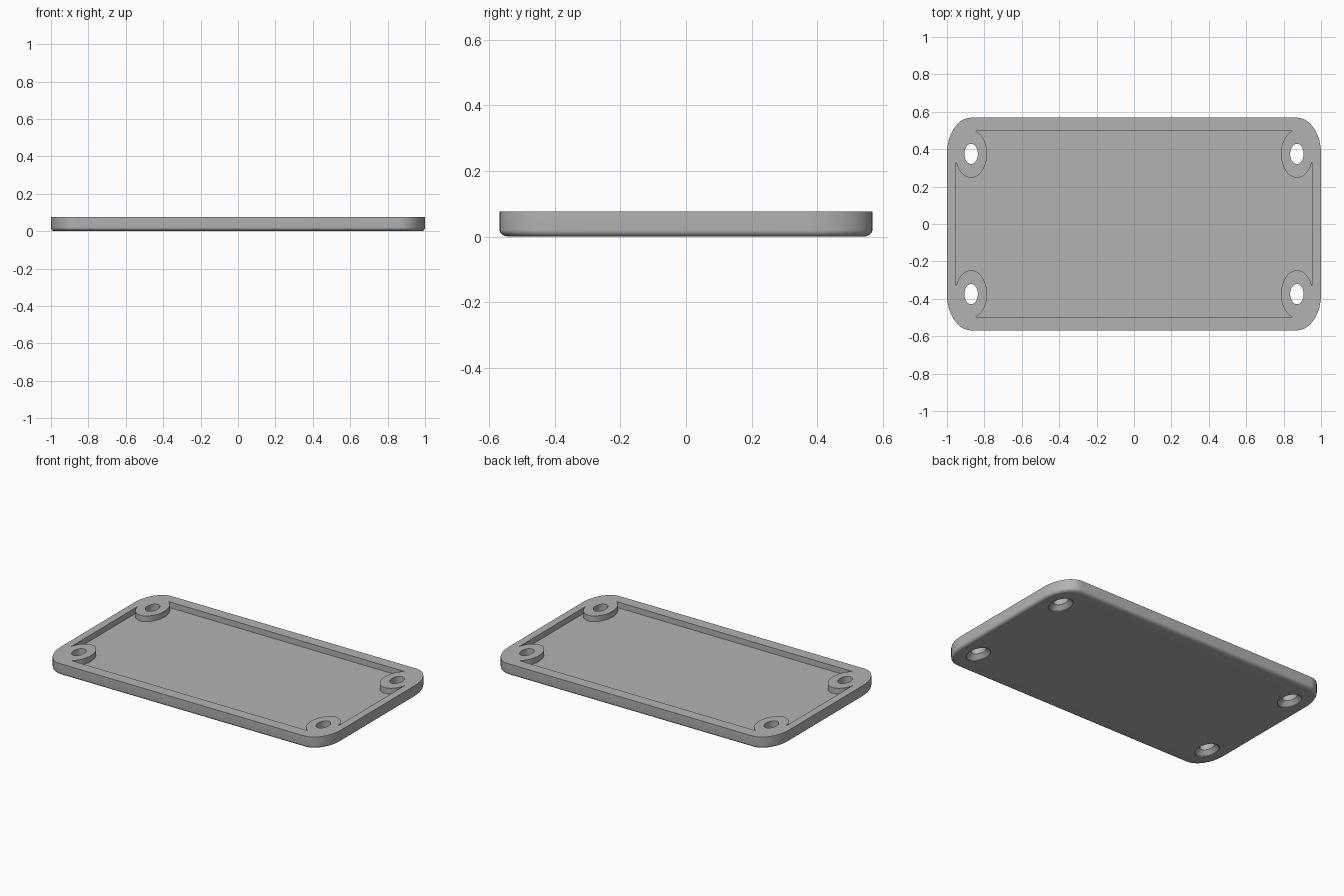
import bpy, bmesh, math

if "Cube" in bpy.data.objects:
    bpy.data.objects.remove(bpy.data.objects["Cube"])

STRETCH = 1.5          # plan is stretched along y
HEIGHT = 0.077
FLOOR = 0.04           # top of the pocket floor
FILLET = 0.02
CX, CY = 0.871, 0.25   # corner and screw hole centre, before the stretch
CORNER = 0.129

grey = bpy.data.materials.new("plain grey")
grey.use_nodes = True
grey.diffuse_color = (0.45, 0.45, 0.45, 1)
grey.node_tree.nodes["Principled BSDF"].inputs["Base Color"].default_value = (0.45, 0.45, 0.45, 1)


def rounded_rect(radius, z, steps=16):
    """Loop of points with corners round the four screw centres."""
    loop = []
    for quarter, (sx, sy) in enumerate([(1, 1), (-1, 1), (-1, -1), (1, -1)]):
        for i in range(steps + 1):
            a = (quarter + i / steps) * math.pi / 2
            loop.append((sx * CX + radius * math.cos(a), sy * CY + radius * math.sin(a), z))
    return loop


def circle(cx, cy, radius, z, steps=64):
    return [(cx + radius * math.cos(2 * math.pi * i / steps),
             cy + radius * math.sin(2 * math.pi * i / steps), z) for i in range(steps)]


def loft(name, loops):
    """Closed solid skinned through loops listed from bottom to top."""
    bm = bmesh.new()
    rings = [[bm.verts.new((x, y * STRETCH, z)) for x, y, z in loop] for loop in loops]
    n = len(rings[0])
    for low, high in zip(rings, rings[1:]):
        for i in range(n):
            j = (i + 1) % n
            bm.faces.new((low[i], low[j], high[j], high[i]))
    bm.faces.new(rings[0][::-1])
    bm.faces.new(rings[-1])
    mesh = bpy.data.meshes.new(name)
    bm.to_mesh(mesh)
    bm.free()
    mesh.materials.append(grey)
    ob = bpy.data.objects.new(name, mesh)
    bpy.context.collection.objects.link(ob)
    return ob


def cut(target, cutter):
    """Subtract the cutter and discard it."""
    cutter.hide_render = True
    mod = target.modifiers.new("cut", 'BOOLEAN')
    mod.operation = 'DIFFERENCE'
    mod.solver = 'EXACT'
    mod.object = cutter
    bpy.context.view_layer.objects.active = target
    bpy.ops.object.modifier_apply(modifier=mod.name)
    bpy.data.objects.remove(cutter)


# Plate with a rounded bottom edge
loops = []
for i in range(9):
    a = i / 8 * math.pi / 2
    loops.append(rounded_rect(CORNER - FILLET * (1 - math.sin(a)), FILLET * (1 - math.cos(a))))
loops.append(rounded_rect(CORNER, HEIGHT))
plate = loft("cover_plate", loops)

# Shallow pocket that leaves round screw bosses standing
corners = [(sx * CX, sy * CY) for sx in (-1, 1) for sy in (-1, 1)]
pocket = loft("pocket_cutter", [rounded_rect(0.081, FLOOR), rounded_rect(0.081, HEIGHT + 0.1)])
for x, y in corners:
    cut(pocket, loft("boss_cutter", [circle(x, y, 0.085, 0), circle(x, y, 0.085, HEIGHT + 0.2)]))
cut(plate, pocket)

# Screw holes, countersunk from below
for x, y in corners:
    profile = [(0.058, -0.05), (0.058, 0.004), (0.036, 0.03), (0.036, HEIGHT + 0.05)]
    cut(plate, loft("hole_cutter", [circle(x, y, r, z) for r, z in profile]))

# Smooth curves, sharp rims
bpy.ops.object.select_all(action='DESELECT')
plate.select_set(True)
bpy.context.view_layer.objects.active = plate
bpy.ops.object.shade_smooth_by_angle(angle=math.radians(30))
